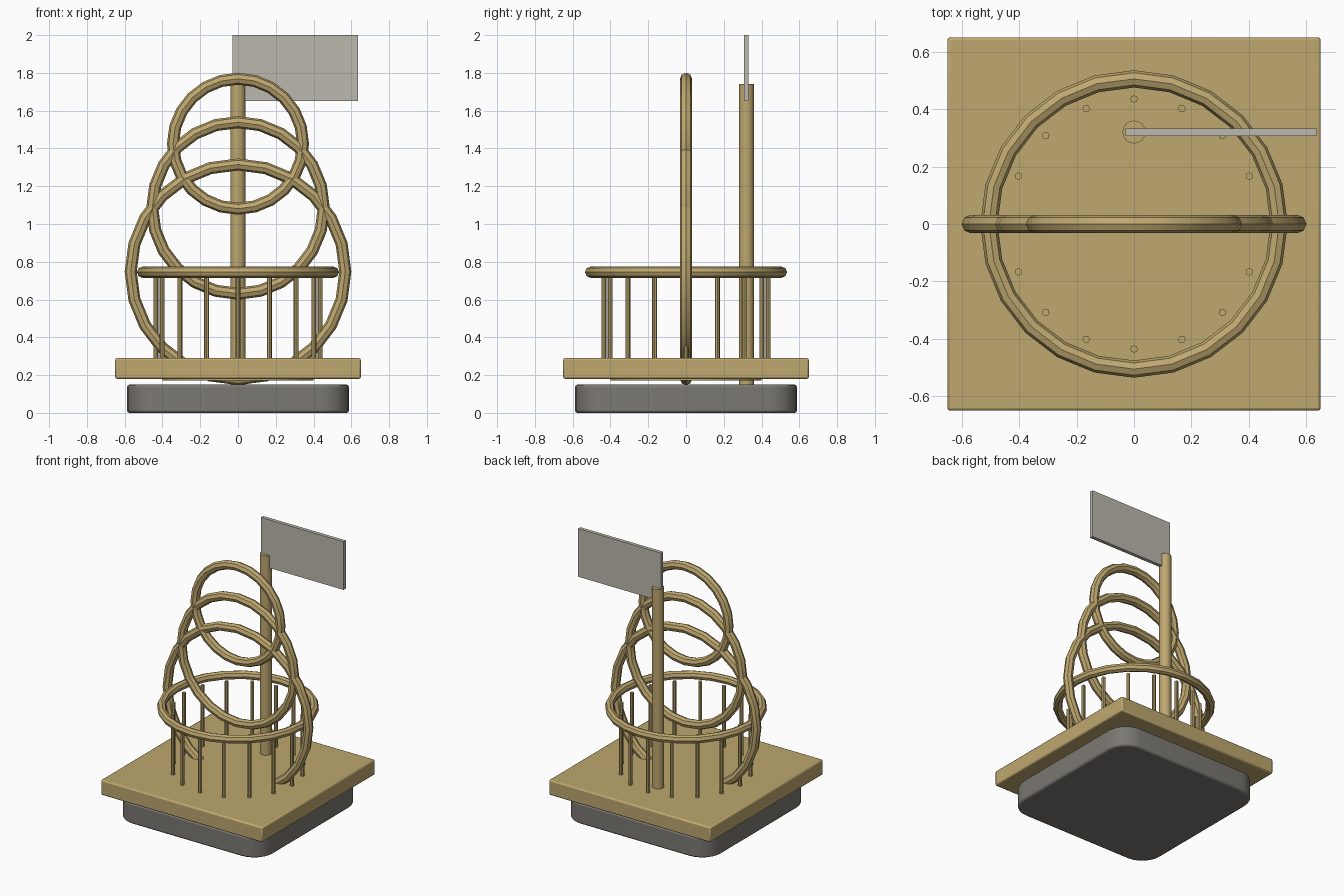
import bpy, bmesh
from math import sin, cos, pi, radians

if "Cube" in bpy.data.objects:
    bpy.data.objects.remove(bpy.data.objects["Cube"])


def material(name, rgb):
    m = bpy.data.materials.new(name)
    m.diffuse_color = (*rgb, 1)
    m.use_nodes = True
    m.node_tree.nodes["Principled BSDF"].inputs["Base Color"].default_value = m.diffuse_color
    return m


GOLD = material("gold", (0.52, 0.39, 0.16))
STONE = material("stone", (0.20, 0.19, 0.17))
PANEL = material("panel", (0.50, 0.48, 0.42))


def finish(ob, name, mat):
    ob.name = name
    ob.data.materials.append(mat)
    ob.select_set(True)
    bpy.context.view_layer.objects.active = ob
    bpy.ops.object.shade_smooth_by_angle(angle=radians(30))
    return ob


def box(name, lo, hi, mat, corner=0.0, edge=0.0):
    """Box with optional rounded upright corners and softened rims."""
    bpy.ops.mesh.primitive_cube_add(size=1, location=[(a + b) / 2 for a, b in zip(lo, hi)])
    ob = bpy.context.object
    bm = bmesh.new()
    bm.from_mesh(ob.data)
    for v in bm.verts:
        v.co = [c * (b - a) for c, a, b in zip(v.co, lo, hi)]
    if corner:
        up = [e for e in bm.edges if abs(e.verts[0].co.z - e.verts[1].co.z) > 1e-4]
        bmesh.ops.bevel(bm, geom=up, offset=corner, segments=6, profile=0.5, affect='EDGES')
    bm.to_mesh(ob.data)
    bm.free()
    if edge:
        mod = ob.modifiers.new("soft_edges", 'BEVEL')
        mod.width, mod.segments = edge, 2
    return finish(ob, name, mat)


def rod(name, x, y, z0, z1, r, sides, mat):
    bpy.ops.mesh.primitive_cylinder_add(vertices=sides, radius=r, depth=z1 - z0,
                                        location=(x, y, (z0 + z1) / 2))
    return finish(bpy.context.object, name, mat)


def hoop(name, z, major, minor, upright):
    bpy.ops.mesh.primitive_torus_add(major_segments=24, minor_segments=8,
                                     major_radius=major, minor_radius=minor,
                                     location=(0, 0, z),
                                     rotation=(pi / 2 if upright else 0, 0, 0))
    return finish(bpy.context.object, name, GOLD)


# Foot and platform
box("foot", (-0.587, -0.587, 0), (0.587, 0.587, 0.15), STONE, corner=0.15, edge=0.012)
box("platform", (-0.65, -0.65, 0.18), (0.65, 0.65, 0.29), GOLD, edge=0.01)
rod("under_disc", 0, 0, 0.172, 0.2, 0.4, 32, GOLD)

# Ring of railing posts with its hoop
for i in range(16):
    a = i * pi / 8
    rod(f"railing_post_{i + 1}", 0.435 * cos(a), 0.435 * sin(a), 0.2, 0.735, 0.013, 8, GOLD)
hoop("railing_hoop", 0.745, 0.505, 0.03, False)

# Three upright hoops, large to small
for name, z, outer in (("large_hoop", 0.747, 0.60),
                       ("middle_hoop", 1.085, 0.486),
                       ("small_hoop", 1.425, 0.376)):
    hoop(name, z, outer - 0.032, 0.032, True)

# Flagpole and flag
rod("flagpole", 0, 0.32, 0.15, 1.74, 0.04, 16, GOLD)
box("flag", (-0.03, 0.306, 1.65), (0.635, 0.332, 2.0), PANEL)
